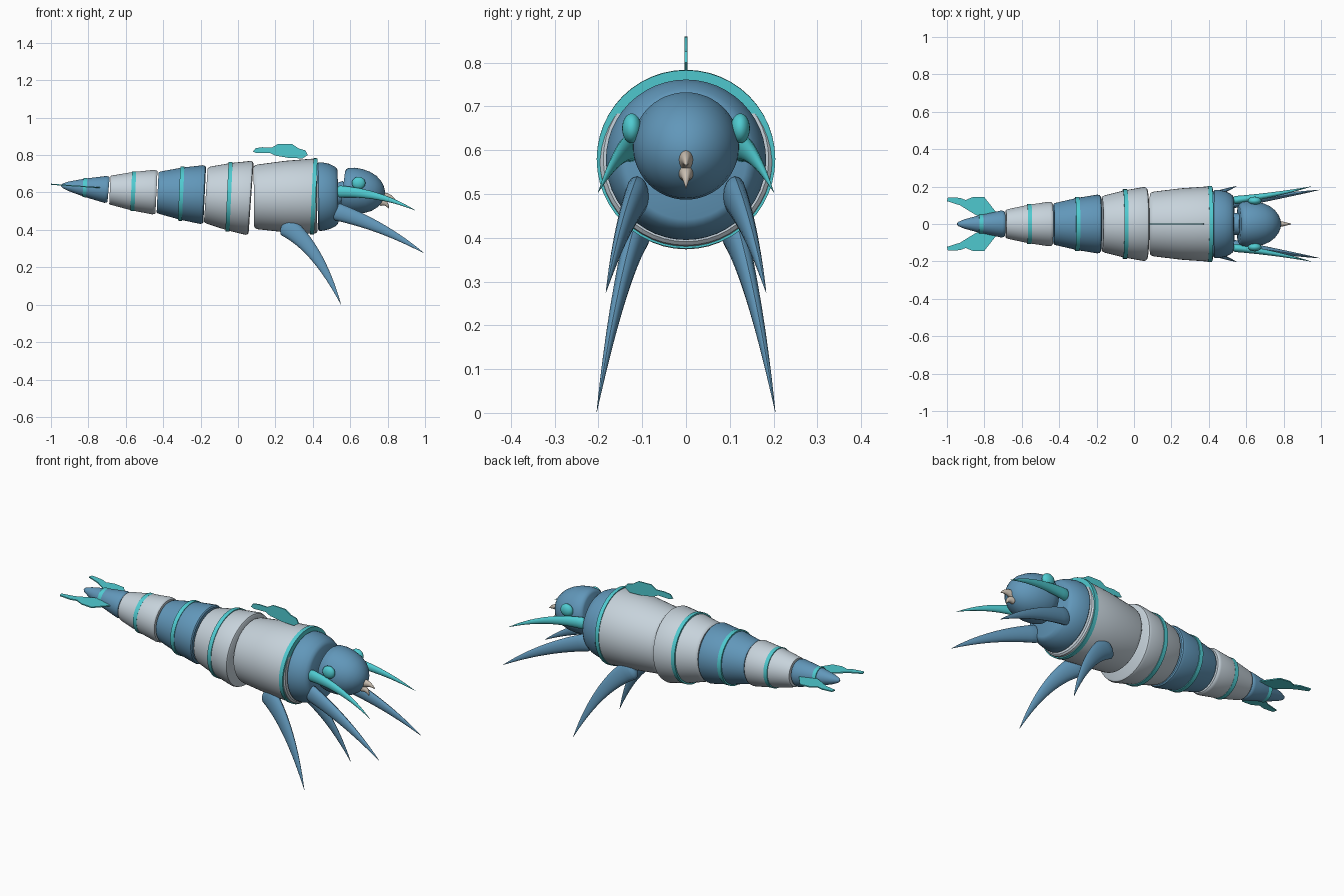
import bpy
import bmesh
import math
from mathutils import Vector

cube = bpy.data.objects.get("Cube")
if cube:
    bpy.data.objects.remove(cube, do_unlink=True)


def material(name, rgb):
    m = bpy.data.materials.new(name)
    m.use_nodes = True
    m.diffuse_color = (*rgb, 1)
    m.node_tree.nodes["Principled BSDF"].inputs["Base Color"].default_value = (*rgb, 1)
    return m


BLUE = material("steel blue", (0.12, 0.31, 0.49))
GREY = material("pale grey", (0.57, 0.65, 0.71))
TEAL = material("bright teal", (0.08, 0.60, 0.64))
BONE = material("bone", (0.60, 0.53, 0.45))


def finish(name, bm, mat, angle=35):
    bmesh.ops.recalc_face_normals(bm, faces=bm.faces)
    me = bpy.data.meshes.new(name)
    bm.to_mesh(me)
    bm.free()
    me.materials.append(mat)
    ob = bpy.data.objects.new(name, me)
    bpy.context.collection.objects.link(ob)
    bpy.ops.object.select_all(action="DESELECT")
    ob.select_set(True)
    bpy.context.view_layer.objects.active = ob
    bpy.ops.object.shade_smooth_by_angle(angle=math.radians(angle))
    return ob


def loft(name, rings, mat, sides):
    """Skin a list of (centre, axis_u, axis_v) ellipses and cap both ends."""
    bm = bmesh.new()
    loops = []
    for c, u, v in rings:
        angles = [math.tau * i / sides for i in range(sides)]
        loops.append([bm.verts.new(c + u * math.cos(a) + v * math.sin(a)) for a in angles])
    for a, b in zip(loops, loops[1:]):
        for i in range(sides):
            j = (i + 1) % sides
            bm.faces.new((a[i], a[j], b[j], b[i]))
    bm.faces.new(loops[0])
    bm.faces.new(loops[-1])
    return finish(name, bm, mat)


def turned(name, start, end, profile, mat, sides=48):
    """Turn a profile of (fraction, radius) around the line start-end in the xz plane."""
    a, b = Vector((start[0], 0, start[1])), Vector((end[0], 0, end[1]))
    axis = (b - a).normalized()
    side = Vector((0, 1, 0))
    up = axis.cross(side)
    return loft(name, [(a.lerp(b, t), side * r, up * r) for t, r in profile], mat, sides)


def segment(name, start, end, r0, r1, mat):
    """Tapered shell with softened rims."""
    mid = (r0 + r1) / 2 + 0.004
    turned(name, start, end, [(0, r0 * 0.93), (0.02, r0 * 0.97), (0.06, r0), (0.5, mid),
                              (0.93, r1), (0.98, r1 * 0.98), (1, r1 * 0.94)], mat)


def spike(name, p0, p1, p2, wide, thin, mat, side=1, sides=16, steps=16):
    """Curved horn with a rounded root, along a quadratic curve."""
    p0, p1, p2 = (Vector((p[0], p[1] * side, p[2])) for p in (p0, p1, p2))
    rings = []
    root = [(-0.5, 0.45), (-0.36, 0.75), (-0.18, 0.94)]
    t0 = (p1 - p0).normalized()
    lateral = Vector((0, 1, 0))

    def frame(c, t, k):
        v = t.cross(lateral).normalized()
        u = v.cross(t).normalized()
        return c, u * thin * k, v * wide * k

    for d, k in root:
        rings.append(frame(p0 + t0 * d * wide, t0, k))
    for i in range(steps + 1):
        t = i / steps
        c = p0 * (1 - t) ** 2 + p1 * 2 * t * (1 - t) + p2 * t * t
        tan = (p1 - p0) * (1 - t) + (p2 - p1) * t
        rings.append(frame(c, tan.normalized(), max(0.015, (1 - t) ** 0.85)))
    return loft(name, rings, mat, sides)


def plate(name, outline, place, thickness):
    """Thin fin from a 2D outline; place maps (a, b, offset) to 3D."""
    bm = bmesh.new()
    f = bm.faces.new([bm.verts.new(place(a, b, -thickness / 2)) for a, b in outline])
    shift = place(0, 0, thickness / 2) - place(0, 0, -thickness / 2)
    top = bmesh.ops.extrude_face_region(bm, geom=[f])
    bmesh.ops.translate(bm, vec=shift, verts=[v for v in top["geom"] if isinstance(v, bmesh.types.BMVert)])
    finish(name, bm, TEAL)


# Overlapping body shells, chest to tail
segment("chest_shell", (0.085, 0.576), (0.422, 0.580), 0.173, 0.201, GREY)
segment("belly_shell", (-0.172, 0.587), (0.07, 0.570), 0.153, 0.198, GREY)
segment("waist_shell", (-0.43, 0.600), (-0.178, 0.588), 0.114, 0.157, BLUE)
segment("tail_shell", (-0.685, 0.613), (-0.436, 0.601), 0.08, 0.119, GREY)
turned("tail_cone", (-0.945, 0.637), (-0.692, 0.615),
       [(0, 0.004), (0.03, 0.012), (0.15, 0.025), (0.5, 0.049), (0.93, 0.072), (0.98, 0.07), (1, 0.066)], BLUE)

# Teal hoops around the shells
for name, x, z, r in [("chest", 0.405, 0.580, 0.204), ("belly", -0.048, 0.578, 0.186),
                      ("waist", -0.304, 0.594, 0.145), ("tail", -0.56, 0.607, 0.106),
                      ("tip", -0.818, 0.626, 0.051)]:
    turned(name + "_hoop", (x - 0.011, z), (x + 0.011, z - 0.001), [(0, r), (1, r)], TEAL)

# Collar and head
turned("collar", (0.425, 0.578), (0.535, 0.580),
       [(0, 0.175), (0.06, 0.183), (0.25, 0.183), (0.6, 0.174), (0.85, 0.16), (0.95, 0.15), (1, 0.138)], BLUE)
turned("neck", (0.52, 0.585), (0.58, 0.605), [(0, 0.06), (1, 0.06)], BLUE)
turned("head", (0.56, 0.618), (0.785, 0.588),
       [(0, 0.098), (0.02, 0.108), (0.08, 0.117), (0.22, 0.122), (0.4, 0.12), (0.58, 0.111), (0.74, 0.095),
        (0.86, 0.073), (0.94, 0.049), (0.985, 0.025), (1, 0.004)], BLUE)

# Beak
spike("upper_beak", (0.77, 0, 0.578), (0.81, 0, 0.585), (0.842, 0, 0.562), 0.024, 0.018, BONE)
spike("lower_beak", (0.765, 0, 0.548), (0.80, 0, 0.545), (0.805, 0, 0.512), 0.02, 0.017, BONE)

# Paired eyes, feelers, jaws, legs and tail fins
TAIL_FIN = [(-1.0, 0.122), (-0.995, 0.142), (-0.93, 0.14), (-0.9, 0.128), (-0.86, 0.145), (-0.8, 0.143),
            (-0.77, 0.105), (-0.735, 0.06), (-0.77, 0.045), (-0.84, 0.045), (-0.89, 0.075), (-0.93, 0.1)]
for label, s in (("left", 1), ("right", -1)):
    # The front faces -y, so these sit on either flank of the body
    bm = bmesh.new()
    bmesh.ops.create_uvsphere(bm, u_segments=24, v_segments=14, radius=1)
    bmesh.ops.scale(bm, vec=(0.036, 0.022, 0.034), verts=bm.verts)
    bmesh.ops.translate(bm, vec=(0.645, s * 0.124, 0.650), verts=bm.verts)
    finish("eye_" + label, bm, TEAL)
    spike("feeler_" + label, (0.545, 0.128, 0.605), (0.76, 0.155, 0.60), (0.95, 0.201, 0.503),
          0.032, 0.022, TEAL, s)
    spike("jaw_" + label, (0.535, 0.112, 0.495), (0.78, 0.15, 0.42), (0.995, 0.183, 0.275),
          0.047, 0.027, BLUE, s)
    spike("leg_" + label, (0.265, 0.108, 0.415), (0.43, 0.155, 0.30), (0.55, 0.204, 0.002),
          0.055, 0.028, BLUE, s)
    plate("tail_fin_" + label, TAIL_FIN,
          lambda a, b, o: Vector((a, b * s, 0.574 - 0.07 * a + o)), 0.006)

# Dorsal fin
DORSAL = [(0.08, 0.818), (0.095, 0.837), (0.13, 0.842), (0.18, 0.84), (0.215, 0.86), (0.29, 0.858),
          (0.325, 0.835), (0.36, 0.825), (0.373, 0.80), (0.345, 0.782), (0.27, 0.785), (0.2, 0.797),
          (0.17, 0.812), (0.1, 0.81)]
plate("dorsal_fin", DORSAL, lambda a, b, o: Vector((a, o, b)), 0.006)
